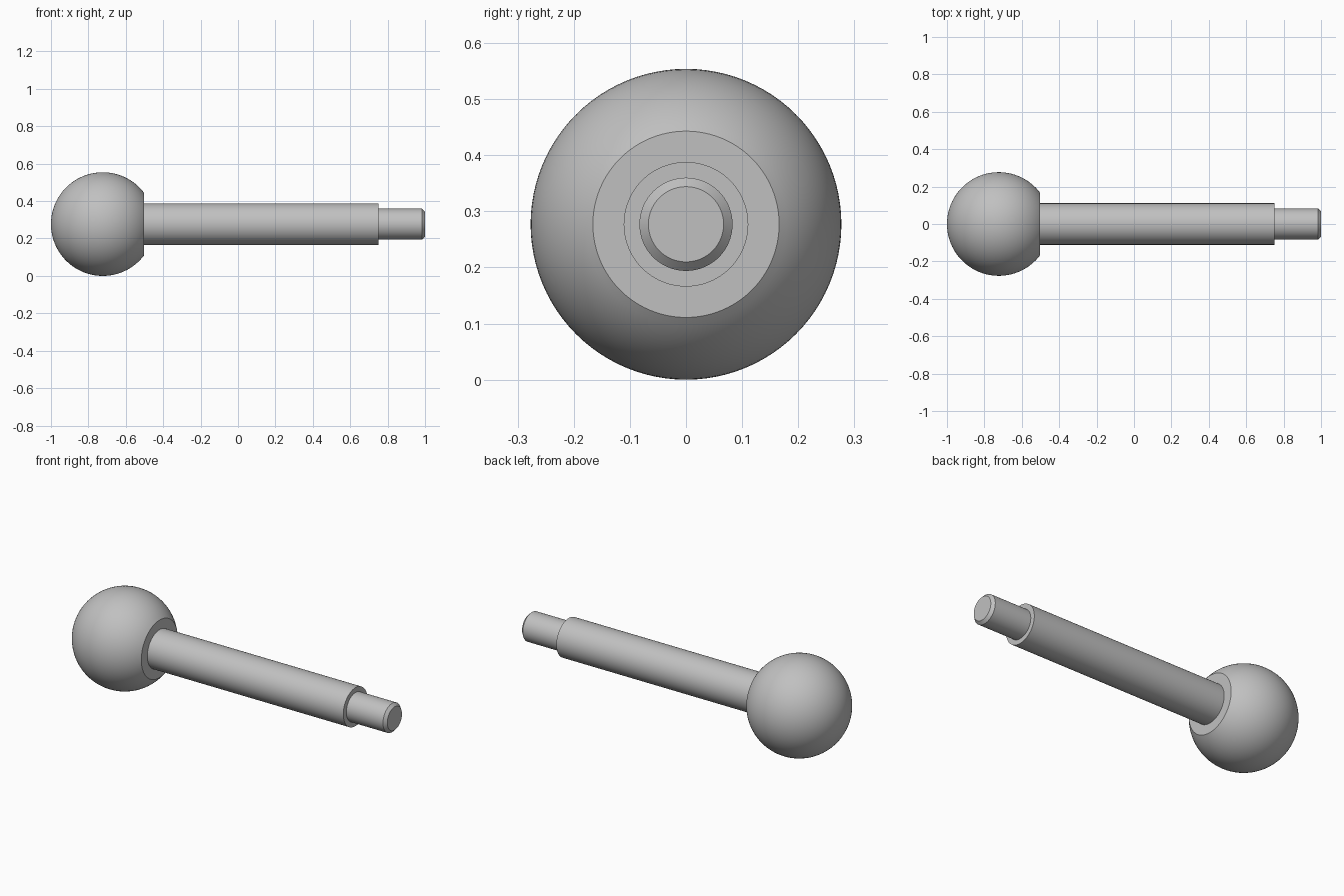
import bpy, bmesh, math

cube = bpy.data.objects.get("Cube")
if cube:
    bpy.data.objects.remove(cube, do_unlink=True)

SEGMENTS = 96
BALL_R = 0.277
ROD_R = 0.111
TIP_R = 0.083
CHAMFER = 0.016
FLAT_R = 0.166
SHOULDER_X = 0.75
BALL_X = BALL_R - 1
FLAT_X = BALL_X + math.sqrt(BALL_R ** 2 - FLAT_R ** 2)

# Single grey material
grey = bpy.data.materials.new("plain grey")
grey.use_nodes = True
colour = (0.53, 0.53, 0.53, 1)
grey.diffuse_color = colour
grey.node_tree.nodes["Principled BSDF"].inputs["Base Color"].default_value = colour


def lathe(name, profile):
    """Revolve (x, radius) points around the long axis."""
    bm = bmesh.new()
    verts = [bm.verts.new((x, 0, r)) for x, r in profile]
    edges = [bm.edges.new(pair) for pair in zip(verts, verts[1:])]
    bmesh.ops.spin(bm, geom=verts + edges, cent=(0, 0, 0), axis=(1, 0, 0),
                   angle=math.tau, steps=SEGMENTS)
    bmesh.ops.remove_doubles(bm, verts=bm.verts, dist=0.0001)
    bmesh.ops.recalc_face_normals(bm, faces=bm.faces)
    # Open parts may come out reversed, so check the normals against the axis
    if sum(f.normal.yz.dot(f.calc_center_median().yz) for f in bm.faces) < 0:
        bmesh.ops.reverse_faces(bm, faces=bm.faces)
    mesh = bpy.data.meshes.new(name)
    bm.to_mesh(mesh)
    bm.free()
    mesh.materials.append(grey)
    obj = bpy.data.objects.new(name, mesh)
    obj.location.z = BALL_R
    bpy.context.collection.objects.link(obj)
    bpy.ops.object.select_all(action='DESELECT')
    obj.select_set(True)
    bpy.context.view_layer.objects.active = obj
    bpy.ops.object.shade_smooth_by_angle(angle=math.radians(30))
    return obj


# Ball knob with a flat collar face where the rod enters
end_angle = math.pi - math.asin(FLAT_R / BALL_R)
steps = 40
arc = [(BALL_X - BALL_R * math.cos(end_angle * i / steps),
        BALL_R * math.sin(end_angle * i / steps)) for i in range(steps + 1)]
lathe("ball_knob", arc + [(FLAT_X, ROD_R)])

# Main rod with the shoulder step
lathe("rod", [(FLAT_X, ROD_R), (SHOULDER_X, ROD_R), (SHOULDER_X, TIP_R)])

# Thinner tip with a chamfered end
lathe("tip", [(SHOULDER_X, TIP_R), (1 - CHAMFER, TIP_R),
              (1, TIP_R - CHAMFER), (1, 0)])
